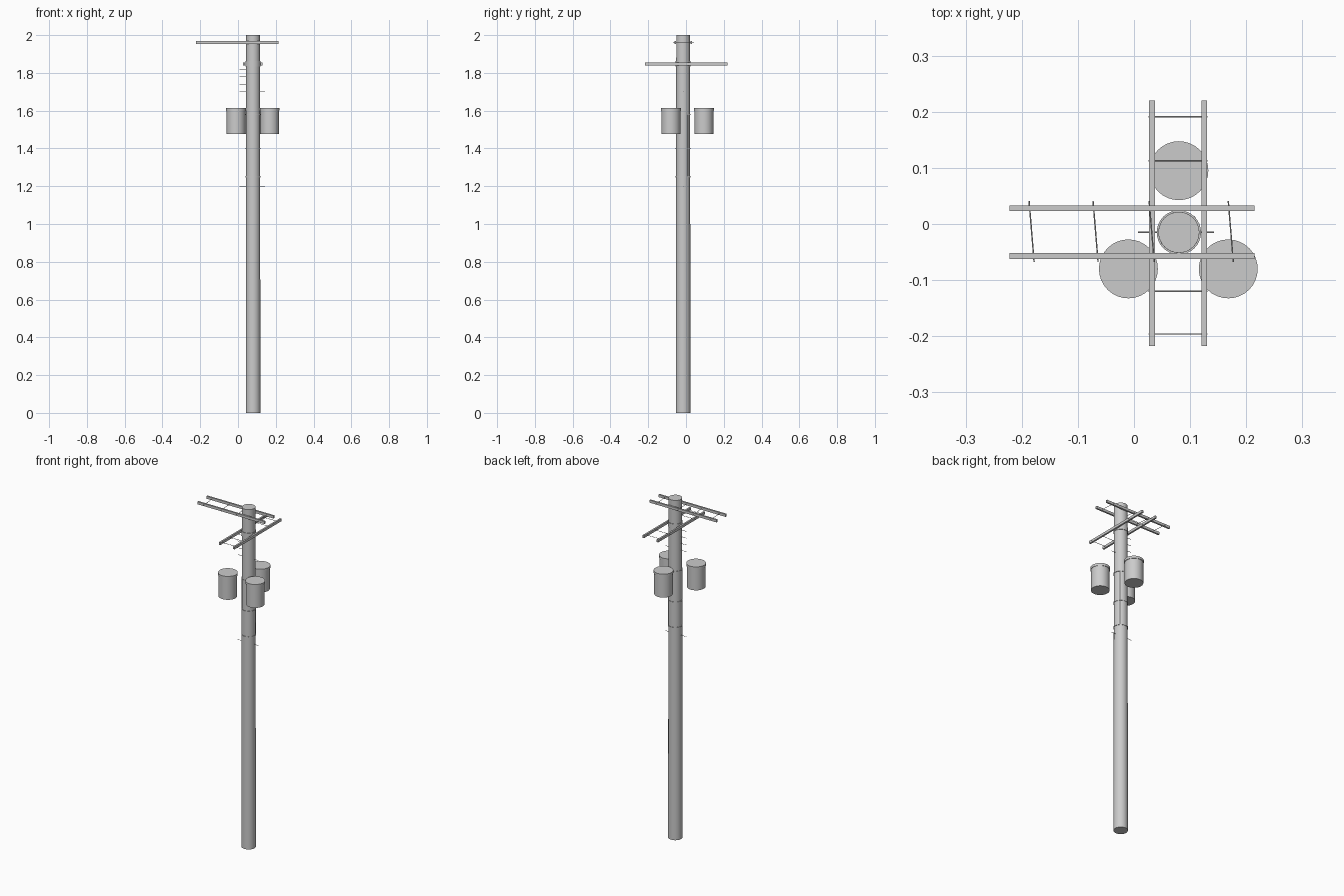
import bpy, math
from mathutils import Vector

if "Cube" in bpy.data.objects:
    bpy.data.objects.remove(bpy.data.objects["Cube"])

PX, PY = 0.08, -0.015


def smooth(ob):
    bpy.ops.object.shade_smooth_by_angle(angle=math.radians(35))
    return ob


def cone(name, x, y, z0, z1, r0, r1, sides=32):
    bpy.ops.mesh.primitive_cone_add(vertices=sides, radius1=r0, radius2=r1,
                                    depth=z1 - z0, location=(x, y, (z0 + z1) / 2))
    ob = bpy.context.object
    ob.name = name
    return smooth(ob)


def box(name, loc, size):
    bpy.ops.mesh.primitive_cube_add(size=1, location=loc)
    ob = bpy.context.object
    ob.name = name
    ob.scale = size
    return ob


def rod(name, a, b, r=0.0012):
    a, b = Vector(a), Vector(b)
    d = b - a
    bpy.ops.mesh.primitive_cylinder_add(vertices=8, radius=r, depth=d.length,
                                        location=(a + b) / 2)
    ob = bpy.context.object
    ob.name = name
    ob.rotation_euler = d.to_track_quat('Z', 'Y').to_euler()
    return smooth(ob)


# Slightly tapered pole
cone("pole", PX, PY, 0, 2, 0.0385, 0.0365)

# Metal straps round the pole
for z in (1.25, 1.40, 1.58):
    cone("pole_strap", PX, PY, z - 0.003, z + 0.003, 0.0395, 0.0395)
cone("arm_collar", PX, PY, 1.835, 1.862, 0.0395, 0.0395)

# Upper pair of crossarms along x, with skewed tie rods
for y in (0.028, -0.057):
    box("upper_crossarm", (-0.0035, y, 1.96), (0.437, 0.01, 0.015))
for x in (-0.1825, -0.0685, 0.0315, 0.1725):
    rod("upper_tie_rod", (x - 0.0045, 0.041, 1.96), (x + 0.0045, -0.068, 1.96))

# Lower pair of crossarms along y, with tie rods
for x in (0.032, 0.125):
    box("lower_crossarm", (x, 0.0015, 1.847), (0.01, 0.437, 0.015))
for y in (0.191, 0.113, -0.12, -0.196):
    rod("lower_tie_rod", (0.026, y, 1.847), (0.131, y, 1.847))

# Three transformer cans with lids
for x, y in ((0.08, 0.095), (-0.01, -0.08), (0.168, -0.08)):
    cone("transformer_can", x, y, 1.476, 1.603, 0.05, 0.05)
    cone("transformer_lid", x, y, 1.6, 1.615, 0.0525, 0.0525)

# Climbing steps
for z in (1.82, 1.78, 1.74, 1.70, 1.20):
    rod("step_left", (0.007, PY, z), (0.046, PY, z))
for z in (1.70, 1.20):
    rod("step_right", (0.114, PY, z), (0.143, PY, z))

# Cable strip down the side of the pole
a = math.radians(45)
cone("cable_strip", PX + 0.0375 * math.cos(a), PY + 0.0375 * math.sin(a),
     1.25, 1.58, 0.003, 0.003, 8)
